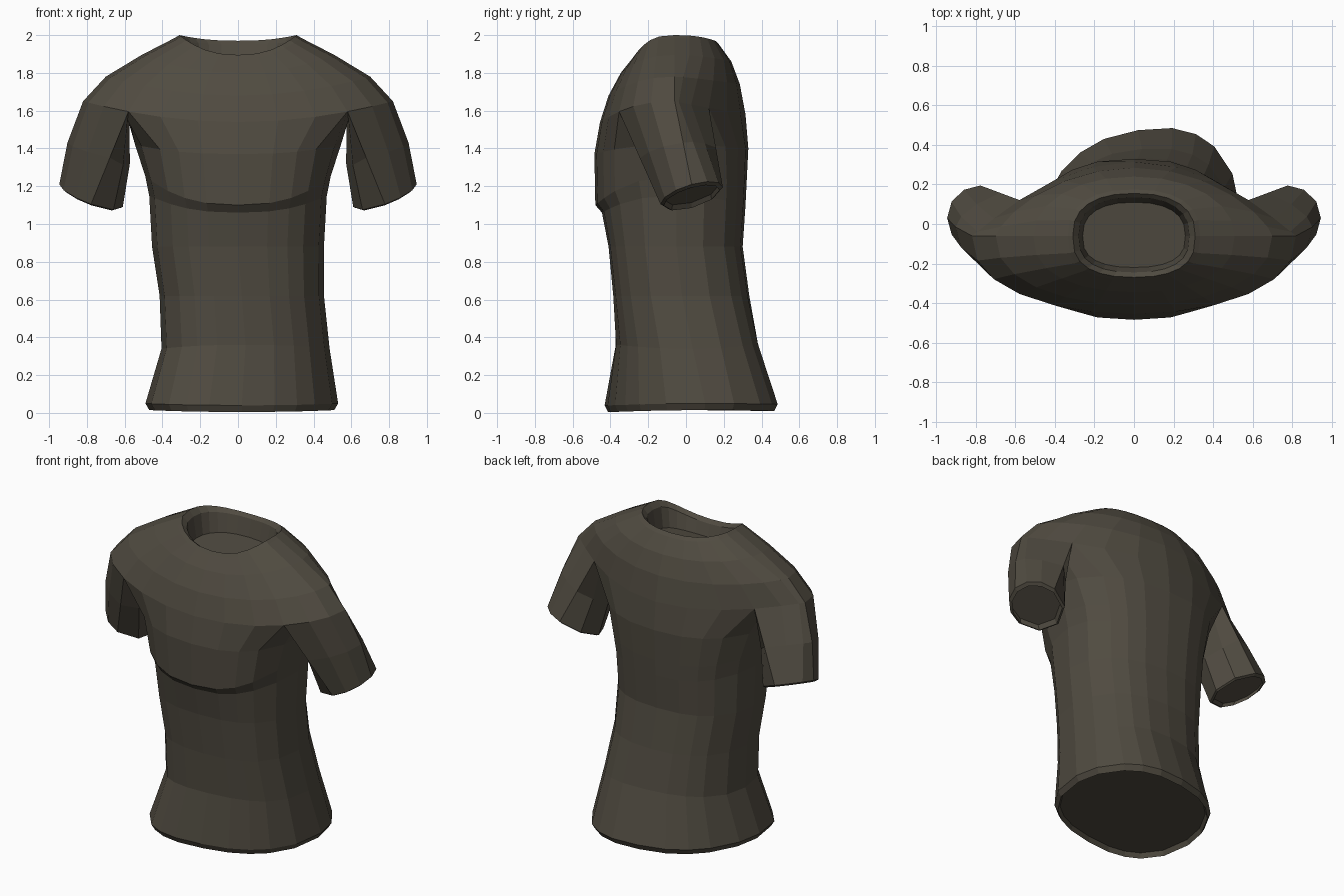
import bpy, bmesh
from math import cos, sin, radians
from mathutils import Vector

if "Cube" in bpy.data.objects:
    bpy.data.objects.remove(bpy.data.objects["Cube"])

bm = bmesh.new()


def spow(v, p):
    return (1 if v >= 0 else -1) * abs(v) ** p


def ring(angles, rx, yf, yb, zf, zs, zb, cx=0.0, ym=-0.05, shear=0.0, px=1.0, pf=1.0, pb=1.0):
    """Closed section with its own front, side and back depth and height."""
    out = []
    for a in angles:
        c, s = cos(radians(a)), sin(radians(a))
        x = rx * spow(c, px)
        if s < 0:
            y, z = ym + (yf - ym) * abs(s) ** pf, zs + (zf - zs) * s * s
        else:
            y, z = ym + (yb - ym) * abs(s) ** pb, zs + (zb - zs) * s * s
        out.append(bm.verts.new((cx + x, y + shear * x, z)))
    return out


def bridge(a, b):
    n = len(a)
    for i in range(n):
        j = (i + 1) % n
        bm.faces.new((a[i], a[j], b[j], b[i]))


def recess(loop, scale, lip, floor):
    """Turned-in edge with a closed, slightly sunken end."""
    mid = sum((v.co for v in loop), Vector()) / len(loop)
    base = [v.co - mid for v in loop]
    for k, offset in ((scale, lip), (scale * 0.97, floor)):
        new = [bm.verts.new(mid + p * k + Vector(offset)) for p in base]
        bridge(loop, new)
        loop = new
    bm.faces.new(loop)


# Collar and yoke, spreading from the neck over the shoulders
full = [i * 15 for i in range(24)]
yoke = [
    # rx, front, back, z front, z side, z back, then x, front, back roundness
    (0.26, -0.22, 0.11, 1.80, 1.83, 1.84, 0.85, 0.7, 0.8),
    (0.28, -0.245, 0.135, 1.875, 1.965, 1.95, 0.85, 0.7, 0.8),
    (0.31, -0.27, 0.155, 1.895, 2.00, 1.97, 0.85, 0.7, 0.8),
    (0.335, -0.285, 0.175, 1.875, 1.985, 1.95, 0.85, 0.7, 0.8),
    (0.51, -0.345, 0.24, 1.80, 1.895, 1.86, 0.95, 0.8, 1.0),
    (0.70, -0.41, 0.285, 1.68, 1.78, 1.74, 1, 0.85, 1.5),
    (0.82, -0.455, 0.315, 1.54, 1.65, 1.58, 1, 0.85, 2.1),
]
prev = None
for i, (*r, px, pf, pb) in enumerate(yoke):
    cur = ring(full, *r, ym=-0.06, px=px, pf=pf, pb=pb)
    if prev:
        bridge(prev, cur)
    else:
        bm.faces.new(cur)
    prev = cur
edge = prev

# Underarm points, listed back to front
under = {s: [bm.verts.new((s * x, y, z)) for x, y, z in
             ((0.585, 0.04, 1.56), (0.575, -0.09, 1.55), (0.585, -0.22, 1.55))] for s in (1, -1)}

# Sleeves, lofted from armhole to cuff
arcs = {1: [21, 22, 23, 0, 1, 2, 3], -1: [15, 14, 13, 12, 11, 10, 9]}
cuff_angles = [-90, -60, -30, 0, 30, 60, 90, 135, 180, 225]
for side in (1, -1):
    hole = [edge[i] for i in arcs[side]] + under[side]
    centre, u, v = Vector((0.778, 0.03, 1.15)), Vector((0.168, 0, 0.06)), Vector((0, 0.165, 0.045))
    cuff = [centre + u * cos(radians(a)) + v * sin(radians(a)) for a in cuff_angles]
    cuff = [Vector((p.x * side, p.y, p.z)) for p in cuff]
    prev = hole
    for t, bulge in ((0.5, 0.02), (1.0, 0.0)):
        cur = []
        for a, h, p in zip(cuff_angles, hole, cuff):
            q = h.co.lerp(p, t)
            q.x += side * bulge * cos(radians(a))
            cur.append(bm.verts.new(q))
        bridge(prev, cur)
        prev = cur
    recess(prev, 0.9, (-side * 0.005, 0, -0.012), (side * 0.005, 0, 0.015))

# Torso, with the chest overhang and a slightly skewed flared hem
loop = edge[3:10] + under[-1] + edge[15:22] + under[1][::-1]
angles = ([45 + 15 * i for i in range(7)] + [157.5, 180, 202.5]
          + [225 + 15 * i for i in range(7)] + [337.5, 360, 382.5])
torso = [
    # rx, front, back, z front, z side, z back, centre x, centre y, shear
    (0.545, -0.485, 0.33, 1.37, 1.42, 1.40, 0, -0.05, 0),
    (0.49, -0.48, 0.32, 1.10, 1.25, 1.20, 0, -0.05, 0),
    (0.47, -0.445, 0.315, 1.06, 1.15, 1.10, 0, -0.05, 0),
    (0.455, -0.41, 0.30, 0.88, 0.88, 0.88, 0, -0.05, 0),
    (0.435, -0.385, 0.335, 0.62, 0.62, 0.62, 0.02, -0.03, 0.02),
    (0.445, -0.37, 0.38, 0.36, 0.34, 0.37, 0.04, 0.0, 0.08),
    (0.51, -0.415, 0.475, 0.04, 0.05, 0.045, 0.02, 0.02, 0.16),
]
for i, r in enumerate(torso):
    cur = ring(angles, *r, px=0.8, pf=0.8, pb=1.1 if i in (0, 6) else 0.95)
    bridge(loop, cur)
    loop = cur
recess(loop, 0.96, (0, 0, -0.035), (0, 0, -0.005))

# Finish the shirt as one flat-shaded mesh
bmesh.ops.recalc_face_normals(bm, faces=bm.faces)
mesh = bpy.data.meshes.new("shirt")
bm.to_mesh(mesh)
bm.free()
shirt = bpy.data.objects.new("shirt", mesh)
bpy.context.collection.objects.link(shirt)
cloth = bpy.data.materials.new("cloth")
cloth.diffuse_color = (0.08, 0.07, 0.052, 1)
cloth.use_nodes = True
cloth.node_tree.nodes["Principled BSDF"].inputs["Base Color"].default_value = cloth.diffuse_color
mesh.materials.append(cloth)
